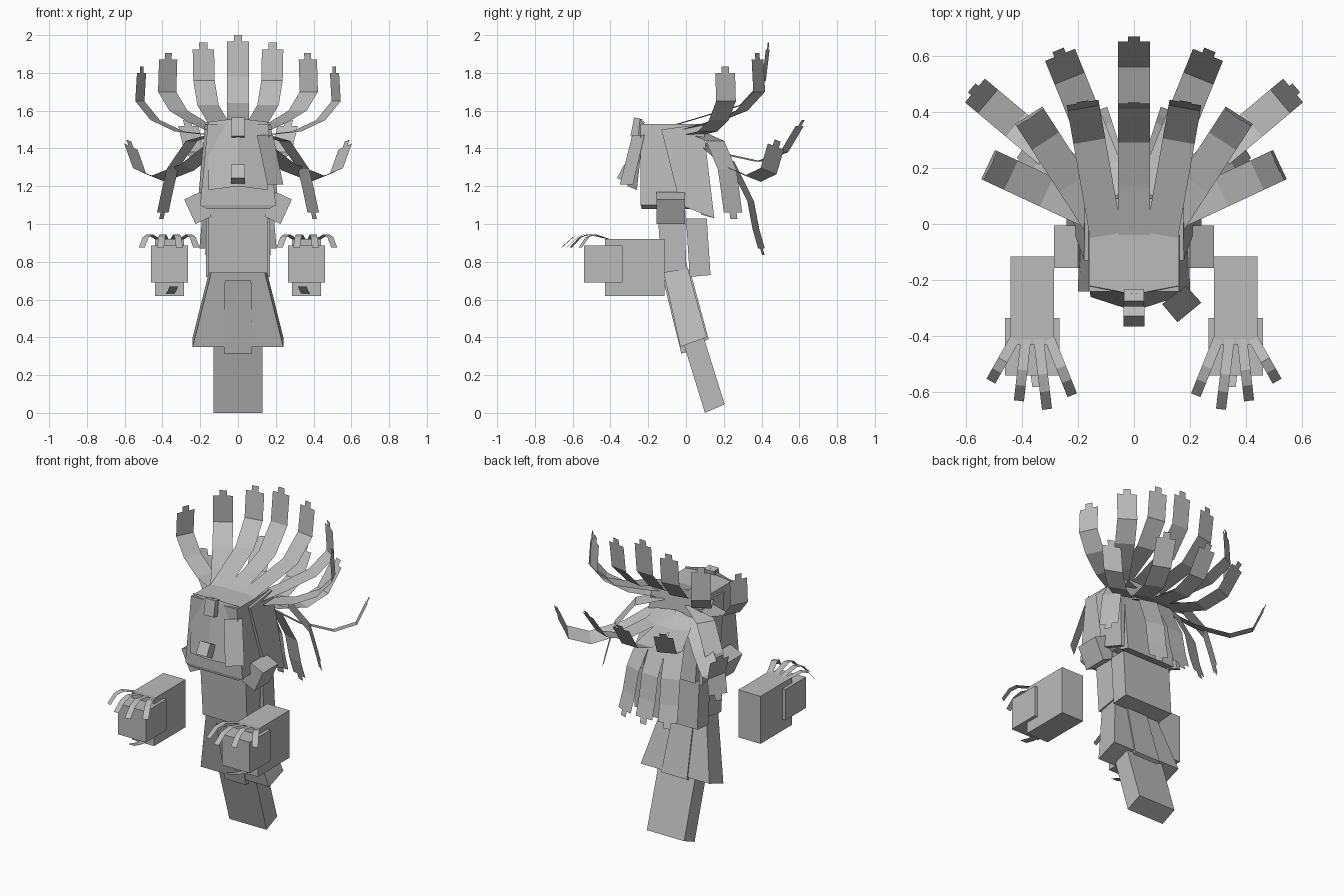
import bpy, bmesh
from math import sin, cos, radians
from mathutils import Vector, Matrix

cube = bpy.data.objects.get("Cube")
if cube:
    bpy.data.objects.remove(cube, do_unlink=True)

grey = bpy.data.materials.new("plain grey")
grey.use_nodes = True
grey.diffuse_color = (0.5, 0.5, 0.5, 1)
grey.node_tree.nodes["Principled BSDF"].inputs["Base Color"].default_value = (0.5, 0.5, 0.5, 1)


def finish(name, bm):
    bmesh.ops.recalc_face_normals(bm, faces=bm.faces)
    mesh = bpy.data.meshes.new(name)
    bm.to_mesh(mesh)
    bm.free()
    mesh.materials.append(grey)
    obj = bpy.data.objects.new(name, mesh)
    bpy.context.collection.objects.link(obj)


def box(name, lo, hi, tilt=0):
    """Box between two corners, nodding about its own centre."""
    lo, hi = Vector(lo), Vector(hi)
    bm = bmesh.new()
    bmesh.ops.create_cube(bm, size=1)
    bm.transform(Matrix.Translation((lo + hi) / 2) @ Matrix.Rotation(radians(tilt), 4, 'X')
                 @ Matrix.Diagonal((*(hi - lo), 1)))
    finish(name, bm)


def loft(name, first, second):
    """Solid joining two matching outlines."""
    bm = bmesh.new()
    a = [bm.verts.new(p) for p in first]
    b = [bm.verts.new(p) for p in second]
    bm.faces.new(a)
    bm.faces.new(b[::-1])
    for i in range(len(a)):
        j = (i + 1) % len(a)
        bm.faces.new((a[i], b[i], b[j], a[j]))
    finish(name, bm)


def prism(name, profile):
    """Side profile of (y, z, half width) points, spanned from left to right."""
    loft(name, [(w, y, z) for y, z, w in profile], [(-w, y, z) for y, z, w in profile])


def plate(name, corners):
    bm = bmesh.new()
    bm.faces.new([bm.verts.new(c) for c in corners])
    finish(name, bm)


def ribbon(name, points, across, width, tip=0.0):
    """Flat bent strip; a narrow stepped tip can end it."""
    bm = bmesh.new()
    points = [Vector(p) for p in points]
    across = Vector(across).normalized() * width / 2

    def run(path, scale):
        rows = [(bm.verts.new(p - across * scale), bm.verts.new(p + across * scale)) for p in path]
        for (a, b), (c, d) in zip(rows, rows[1:]):
            bm.faces.new((a, b, d, c))
    run(points, 1)
    if tip:
        step = (points[-1] - points[-2]).normalized() * tip
        run([points[-1], points[-1] + step], 0.38)
    finish(name, bm)


def lock(name, base, angle, path, roll=0.0):
    """Hair lock: (reach, height) path heading outward at an angle from the back."""
    a = radians(angle)
    s = 1 if angle >= 0 else -1
    pts = [(base[0] + r * sin(a), base[1] + r * cos(a), z) for r, z in path]
    ribbon(name, pts, (cos(a), -sin(a), s * roll), 0.115, 0.035)


# Flared head with shallow jaw, and back hair
prism("head", [(-.24, 1.53, .16), (.09, 1.53, .16), (.09, 1.10, .19), (-.24, 1.10, .2)])
prism("jaw", [(-.24, 1.10, .2), (.05, 1.10, .19), (.05, 1.08, .165), (-.235, 1.08, .165)])
prism("back_hair", [(.06, 1.53, .16), (.09, 1.53, .16), (.15, 1.03, .17), (.08, 1.05, .17)])

# Mask, brow block, nose and fringe
for s, side in ((1, "left"), (-1, "right")):
    plate(side + "_mask_half", [(0, -.25, 1.56), (s * .16, -.22, 1.54),
                                (s * .155, -.26, 1.18), (0, -.31, 1.2)])
box("brow_block", (-.035, -.285, 1.46), (.035, -.24, 1.56), -11)
box("nose", (-.037, -.35, 1.225), (.037, -.29, 1.305), -28)
plate("fringe_lock", [(.10, -.285, 1.47), (.185, -.22, 1.47), (.24, -.28, 1.21), (.155, -.35, 1.21)])

# Trunk, skirt and tapering leg
prism("torso", [(-.155, 1.15, .16), (-.005, 1.15, .16), (0, .76, .155), (-.13, .74, .155)])
prism("back_pack", [(0, 1.03, .17), (.11, 1.03, .17), (.13, .73, .17), (.02, .72, .17)])
prism("skirt", [(-.12, .75, .14), (0, .8, .14), (.11, .4, .24), (-.03, .35, .24)])
prism("front_panel", [(-.12, .7, .07), (-.1, .7, .07), (0, .32, .075), (-.025, .315, .075)])
prism("back_panel", [(0, .76, .07), (.02, .76, .07), (.12, .39, .09), (.1, .38, .09)])
prism("leg", [(-.06, .52, .13), (.05, .54, .13), (.205, .045, .13), (.1, 0, .13)])

# Crown hair
crown = [
    ((.1, -.04), 10, [(0, 1.53), (.17, 1.58), (.34, 1.63), (.46, 1.76), (.48, 1.925)]),
    ((.13, .01), 33, [(0, 1.5), (.16, 1.54), (.34, 1.6), (.45, 1.7), (.44, 1.87)]),
    ((.13, .03), 65, [(0, 1.47), (.2, 1.49), (.34, 1.55), (.43, 1.65), (.42, 1.8)]),
]
lock("centre_crown_lock", (0, -.04), 0, [(0, 1.53), (.17, 1.58), (.33, 1.64), (.45, 1.78), (.47, 1.965)])

# Middle and hanging hair
curl = [(.05, 1.45), (.22, 1.37), (.42, 1.33), (.56, 1.38), (.65, 1.52)]
low_curl = [(.15, 1.42), (.35, 1.30), (.55, 1.24), (.68, 1.28), (.74, 1.41)]
drop = [(.08, 1.42), (.25, 1.33), (.36, 1.12), (.39, .97), (.42, .87)]
short_drop = [(.12, 1.48), (.29, 1.44), (.41, 1.29), (.44, 1.18), (.47, 1.06)]
lock("centre_middle_lock", (0, 0), 0, curl)
lock("centre_hanging_lock", (0, 0), 0, drop)

for s, side in ((1, "left"), (-1, "right")):
    for i, (base, angle, path) in enumerate(crown):
        lock(f"{side}_crown_lock_{i}", (s * base[0], base[1]), s * angle, path)
    lock(side + "_middle_lock", (s * .02, 0), s * 22, curl)
    lock(side + "_low_curl", (0, 0), s * 50, low_curl, 0.3)
    lock(side + "_hanging_lock", (s * .02, 0), s * 18, drop)
    lock(side + "_short_hanging_lock", (0, 0), s * 58, short_drop)


def mirrored_box(name, s, lo, hi):
    x = sorted((s * lo[0], s * hi[0]))
    box(name, (x[0], *lo[1:]), (x[1], *hi[1:]))


# Side hair, shoulders, floating forearms and hands
for s, side in ((1, "left"), (-1, "right")):
    outline = [(-.13, 1.50), (.09, 1.53), (.15, 1.03), (-.03, 1.10)]
    loft(side + "_side_hair", *[[(s * (x + (1.53 - z) * .09), y, z) for y, z in outline]
                                for x in (.15, .175)])
    shoulder = [(.2, 1.17), (.285, 1.13), (.225, 1.0), (.14, 1.04)]
    loft(side + "_shoulder", *[[(s * x, y, z) for x, z in shoulder] for y in (-.157, -.005)])
    mirrored_box(side + "_forearm", s, (.285, -.43, .62), (.44, -.115, .92))
    mirrored_box(side + "_fist", s, (.265, -.54, .69), (.46, -.335, .885))
    # Splayed fingers and thumb
    for i, (x0, x1, y1) in enumerate([(.30, .22, -.61), (.34, .31, -.66), (.385, .41, -.63), (.425, .51, -.56)]):
        mid = (s * (x0 + x1) / 2, (y1 - .41) / 2, .945)
        late = (s * (x0 + 3 * x1) / 4, (3 * y1 - .41) / 4, .93)
        ribbon(f"{side}_finger_{i}", [(s * x0, -.41, .92), mid, late, (s * x1, y1, .875)],
               (-.41 - y1, s * (x1 - x0), 0), .036)
    ribbon(side + "_thumb", [(s * .36, -.42, .63), (s * .35, -.5, .645), (s * .34, -.58, .67)],
           (1, 0, 0), .045)
